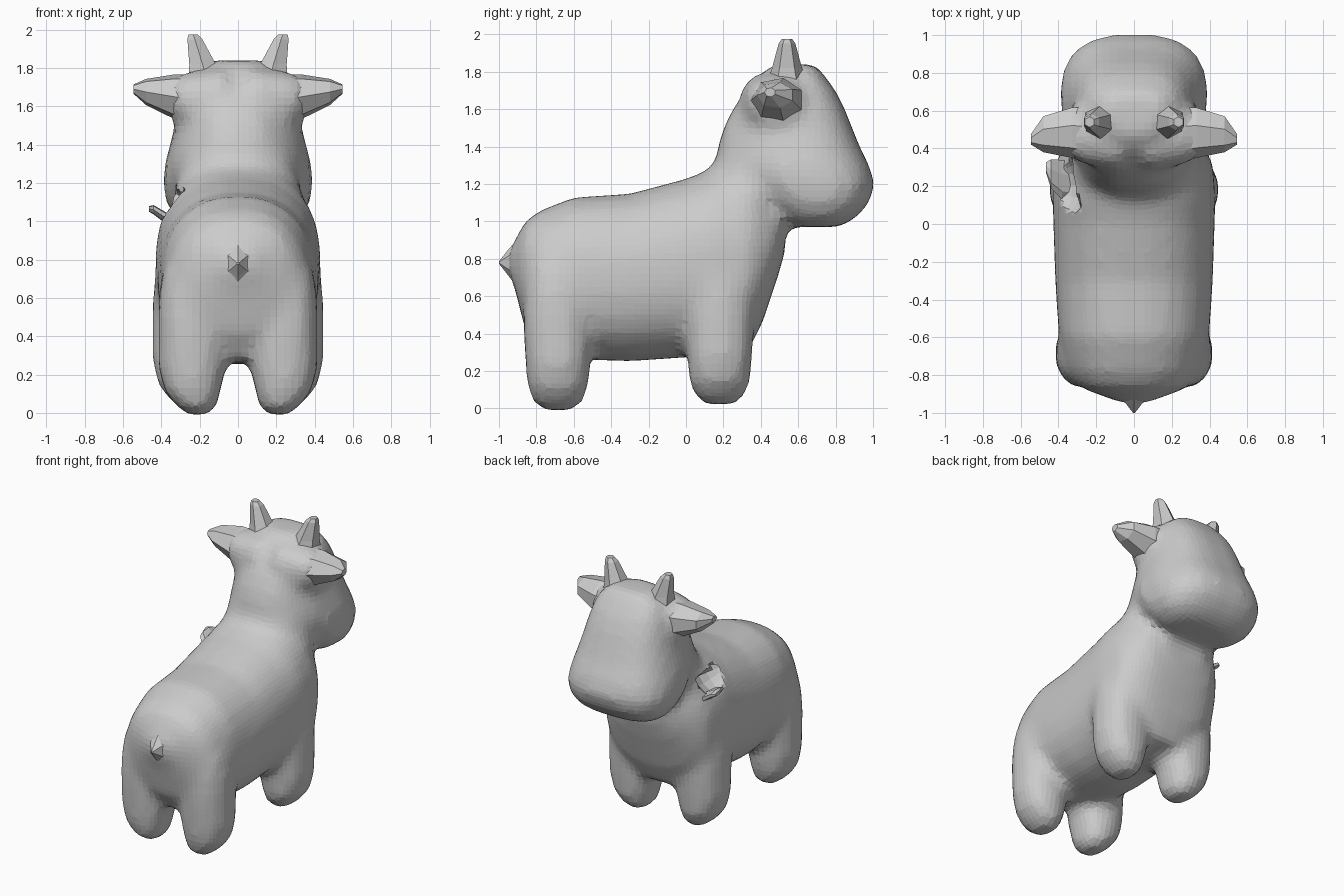
import bpy, bmesh, math
from mathutils import Vector

if "Cube" in bpy.data.objects:
    bpy.data.objects.remove(bpy.data.objects["Cube"])


def loft(name, axis, rows, n=24, power=2.3, taper=0.0):
    """Rows are (position, u centre, u radius, v centre, v radius), capped at both ends.
    Axis x uses (y, z); axis y uses (x, z); axis z uses (x, y)."""
    bm = bmesh.new()
    rings = []
    for p, uc, ur, vc, vr in rows:
        ring = []
        for i in range(n):
            a = math.tau * (i + 0.5) / n
            c, s = math.cos(a), math.sin(a)
            k = 1 + taper * min(s, 0)
            u = uc + ur * k * math.copysign(abs(c) ** (2 / power), c)
            v = vc + vr * math.copysign(abs(s) ** (2 / power), s)
            co = {'x': (p, u, v), 'y': (u, p, v), 'z': (u, v, p)}[axis]
            ring.append(bm.verts.new(co))
        rings.append(ring)
    for a, b in zip(rings, rings[1:]):
        for i in range(n):
            j = (i + 1) % n
            bm.faces.new((a[i], a[j], b[j], b[i]))
    bm.faces.new(rings[0])
    bm.faces.new(rings[-1])
    bmesh.ops.recalc_face_normals(bm, faces=bm.faces)
    mesh = bpy.data.meshes.new(name)
    bm.to_mesh(mesh)
    bm.free()
    obj = bpy.data.objects.new(name, mesh)
    bpy.context.collection.objects.link(obj)
    return obj


def span(p, lo, hi, r):
    """Row from a low/high outline and a half width about x = 0."""
    return (p, 0, r, (lo + hi) / 2, (hi - lo) / 2)


# Barrel: rump to chest
body = loft("body", 'y', [span(*r) for r in (
    (-.95, .74, .83, .06), (-.91, .62, .91, .17), (-.86, .42, 1.0, .30),
    (-.78, .29, 1.06, .36), (-.6, .26, 1.13, .40), (-.3, .25, 1.15, .42),
    (0, .27, 1.23, .43), (.15, .28, 1.29, .435), (.33, .3, 1.27, .42),
    (.41, .46, 1.2, .37), (.49, .7, 1.13, .29), (.53, .84, 1.06, .16))])

# Head: chin to crown, narrower toward the nape
head = loft("head", 'z', [span(*r) for r in (
    (.97, .53, .82, .24), (1.02, .45, .91, .33), (1.1, .34, .98, .38),
    (1.2, .23, 1.01, .395), (1.3, .15, .98, .385), (1.4, .17, .93, .36),
    (1.5, .20, .89, .335), (1.6, .25, .85, .31), (1.7, .32, .80, .28),
    (1.78, .39, .74, .24), (1.84, .47, .69, .16))], power=2.8, taper=.3)

# Neck filling the crease between head and withers
neck = loft("neck", 'z', [span(*r) for r in (
    (1.0, .05, .5, .38), (1.15, .1, .52, .34), (1.25, .14, .55, .3),
    (1.35, .17, .55, .28), (1.5, .24, .55, .22))])

# Legs, and ear roots that flare into the skull
parts = [body, head, neck]
for side in (-1, 1):
    for x, y, z0, label in ((.268, .18, .02, "front_leg"), (.238, -.685, -.01, "hind_leg")):
        parts.append(loft(label, 'z', [
            (z0 + z, side * (x - dx), rx, y, ry) for z, dx, rx, ry in (
                (0, .03, .05, .08), (.05, .02, .11, .135), (.13, 0, .15, .165),
                (.25, 0, .18, .175), (.4, 0, .18, .185), (.6, 0, .18, .19),
                (.75, .01, .17, .17), (.9, .05, .12, .13))], n=14))
    parts.append(loft("ear_root", 'x', [(side * x, y, ry, z, rz) for x, y, ry, z, rz in (
        (.08, .46, .18, 1.62, .18), (.25, .47, .165, 1.63, .15), (.36, .48, .12, 1.65, .11))]))

# Fuse the soft parts into one faceted skin
bpy.ops.object.select_all(action='DESELECT')
for p in parts:
    p.select_set(True)
bpy.context.view_layer.objects.active = body
bpy.ops.object.join()
remesh = body.modifiers.new("fuse", 'REMESH')
remesh.mode = 'VOXEL'
remesh.voxel_size = .037
bpy.ops.object.modifier_apply(modifier="fuse")

# Soften everything lightly, and the neck, upper legs and ear roots more
blend = body.vertex_groups.new(name="blend")
for v in body.data.vertices:
    x, y, z = v.co
    near_neck = -.05 < y < .5 and .95 < z < 1.42
    near_leg = .5 < z < .95 and abs(x) > .25
    near_ear = z > 1.42 and y < .65 and .15 < abs(x) < .36
    if near_neck or near_leg or near_ear:
        blend.add([v.index], 1, 'REPLACE')
for label, count, group in (("region_blend", 10, "blend"), ("soften", 4, "")):
    smooth = body.modifiers.new(label, 'SMOOTH')
    smooth.factor = .5
    smooth.iterations = count
    smooth.vertex_group = group
    bpy.ops.object.modifier_apply(modifier=label)

# Dent in the left shoulder
centre, radius = Vector((-.4, .2, 1.18)), .17
for v in body.data.vertices:
    d = v.co - centre
    if d.length < radius and v.co.z < 1.16 and v.co.x < -.22 and v.co.y < .36:
        v.co = centre + d.normalized() * radius
body.data.shade_flat()

# Raised flap beside the dent
loft("shoulder_flap", 'x', [
    (-.465, .30, .03, 1.065, .015), (-.44, .27, .08, 1.06, .025),
    (-.38, .24, .11, 1.02, .03), (-.3, .23, .1, .97, .04)], n=7, power=2)

# Ears and horns
for side in (-1, 1):
    loft("ear", 'x', [(side * x, y, ry, z, rz) for x, y, ry, z, rz in (
        (.2, .48, .16, 1.64, .13), (.33, .49, .14, 1.65, .12),
        (.48, .48, .1, 1.675, .07), (.545, .45, .03, 1.69, .025))], n=7, power=2)
    loft("horn", 'z', [(z, side * x, r, y, r) for z, x, y, r in (
        (1.74, .165, .54, .105), (1.82, .185, .54, .08),
        (1.95, .225, .54, .045), (1.975, .235, .54, .028))], n=6, power=2)

# Tail stub
loft("tail", 'y', [(-1, 0, .006, .78, .006), (-.95, 0, .05, .78, .07),
                   (-.85, 0, .17, .77, .19)], n=6, power=2)
